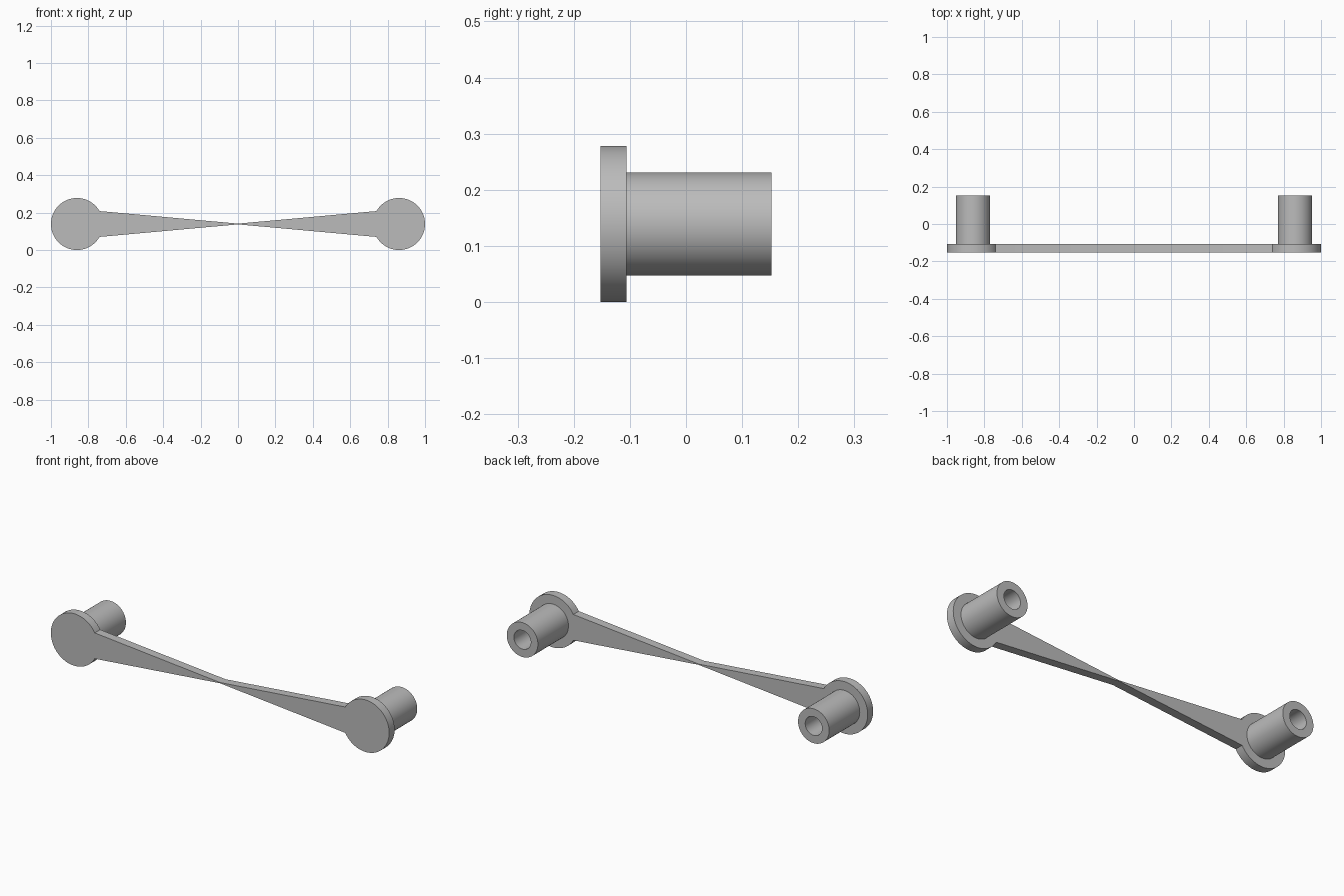
import bpy, bmesh
from math import cos, sin, pi, asin

cube = bpy.data.objects.get("Cube")
if cube:
    bpy.data.objects.remove(cube, do_unlink=True)

FRONT, PLATE_BACK, TUBE_END = -0.152, -0.106, 0.152
RADIUS, TUBE_R, BORE_R = 0.139, 0.092, 0.05
CX, CZ = 1 - RADIUS, RADIUS
ARM_HALF, WAIST_HALF = 0.069, 0.002
SEGMENTS = 64

grey = bpy.data.materials.new("plain_grey")
grey.use_nodes = True
colour = (0.5, 0.5, 0.5, 1)
grey.diffuse_color = colour
grey.node_tree.nodes["Principled BSDF"].inputs["Base Color"].default_value = colour


def finish(name, bm):
    bmesh.ops.recalc_face_normals(bm, faces=bm.faces)
    mesh = bpy.data.meshes.new(name)
    bm.to_mesh(mesh)
    bm.free()
    obj = bpy.data.objects.new(name, mesh)
    bpy.context.collection.objects.link(obj)
    mesh.materials.append(grey)
    bpy.ops.object.select_all(action='DESELECT')
    obj.select_set(True)
    bpy.context.view_layer.objects.active = obj
    bpy.ops.object.shade_smooth_by_angle(angle=pi / 6)
    return obj


def link_plate():
    """Round ends joined by arms that taper to a thin waist."""
    bm = bmesh.new()
    # Right-hand end arc, from the lower arm corner round to the upper one
    start = asin(ARM_HALF / RADIUS) - pi
    arc = [start - 2 * start * i / SEGMENTS for i in range(SEGMENTS + 1)]
    end = [(CX + RADIUS * cos(a), CZ + RADIUS * sin(a)) for a in arc]
    outline = ([(0, CZ - WAIST_HALF)] + end + [(0, CZ + WAIST_HALF)]
               + [(-x, z) for x, z in reversed(end)])
    face = bm.faces.new([bm.verts.new((x, FRONT, z)) for x, z in outline])
    out = bmesh.ops.extrude_face_region(bm, geom=[face])
    moved = [v for v in out["geom"] if isinstance(v, bmesh.types.BMVert)]
    bmesh.ops.translate(bm, verts=moved, vec=(0, PLATE_BACK - FRONT, 0))
    return finish("link_plate", bm)


def tube(name, x):
    """Hollow pin standing on the back of the plate."""
    bm = bmesh.new()
    profile = [(TUBE_R, PLATE_BACK), (TUBE_R, TUBE_END),
               (BORE_R, TUBE_END), (BORE_R, PLATE_BACK)]
    verts = [bm.verts.new((x + r, y, CZ)) for r, y in profile]
    edges = [bm.edges.new(pair) for pair in zip(verts, verts[1:])]
    bmesh.ops.spin(bm, geom=verts + edges, cent=(x, 0, CZ), axis=(0, 1, 0),
                   angle=2 * pi, steps=SEGMENTS)
    bmesh.ops.remove_doubles(bm, verts=bm.verts, dist=0.0001)
    return finish(name, bm)


link_plate()
tube("left_tube", CX)
tube("right_tube", -CX)
